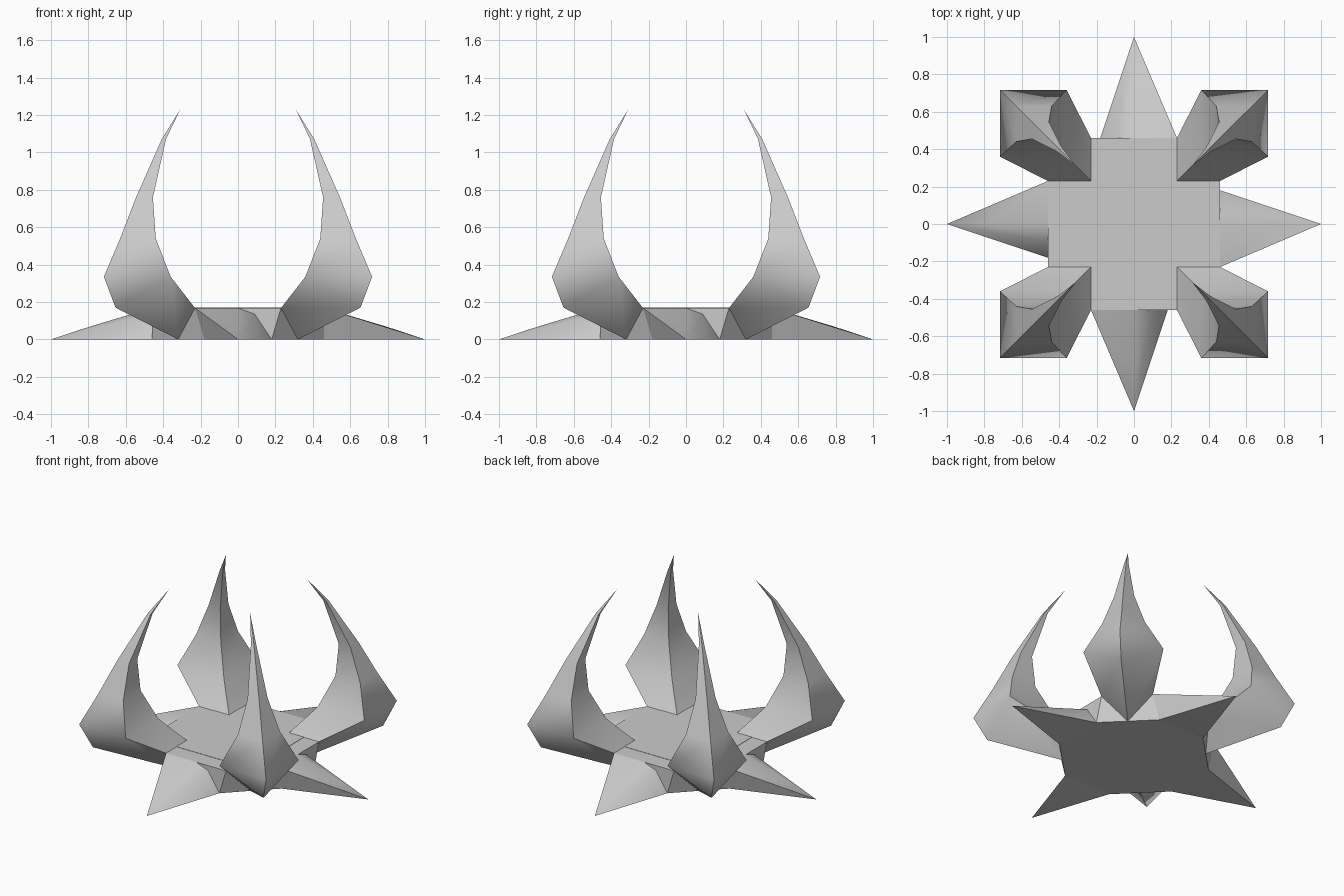
import bpy, bmesh
from math import radians
from mathutils import Matrix

if "Cube" in bpy.data.objects:
    bpy.data.objects.remove(bpy.data.objects["Cube"])


def finish(bm, name, angle=40):
    bmesh.ops.remove_doubles(bm, verts=bm.verts, dist=0.0005)
    bmesh.ops.recalc_face_normals(bm, faces=bm.faces)
    me = bpy.data.meshes.new(name)
    bm.to_mesh(me)
    bm.free()
    ob = bpy.data.objects.new(name, me)
    bpy.context.collection.objects.link(ob)
    bpy.ops.object.select_all(action='DESELECT')
    ob.select_set(True)
    bpy.context.view_layer.objects.active = ob
    bpy.ops.object.shade_smooth_by_angle(angle=radians(angle))
    return ob


def hull(points, name, turn=0):
    bm = bmesh.new()
    for p in points:
        bm.verts.new(p)
    res = bmesh.ops.convex_hull(bm, input=bm.verts)
    loose = [v for v in bm.verts if not v.link_faces]
    bmesh.ops.delete(bm, geom=loose, context='VERTS')
    bm.transform(Matrix.Rotation(radians(turn), 4, 'Z'))
    return finish(bm, name, 30)


def loft(rings, name, turn=0):
    bm = bmesh.new()
    loops = [[bm.verts.new(p) for p in r] for r in rings]
    for lo, hi in zip(loops, loops[1:]):
        for i in range(4):
            j = (i + 1) % 4
            bm.faces.new((lo[i], lo[j], hi[j], hi[i]))
    bm.faces.new(loops[0])
    bmesh.ops.remove_doubles(bm, verts=bm.verts, dist=0.0005)
    bmesh.ops.dissolve_degenerate(bm, edges=bm.edges, dist=0.0005)
    bm.transform(Matrix.Rotation(radians(turn), 4, 'Z'))
    return finish(bm, name, 50)


TOP = 0.168

# eight-sided base
base = []
for sx in (-1, 1):
    for sy in (-1, 1):
        base += [(sx * .23, sy * .46, TOP), (sx * .46, sy * .23, TOP),
                 (sx * .18, sy * .46, 0), (sx * .46, sy * .18, 0)]
hull(base, "base")

# cross-shaped floor plate
bm = bmesh.new()
a, b = .23, .345
outline = [(b, -a), (b, a), (a, a), (a, b), (-a, b), (-a, a),
           (-b, a), (-b, -a), (-a, -a), (-a, -b), (a, -b), (a, -a)]
face = bm.faces.new([bm.verts.new((x, y, .1)) for x, y in outline])
ext = bmesh.ops.extrude_face_region(bm, geom=[face])
for v in ext["geom"]:
    if isinstance(v, bmesh.types.BMVert):
        v.co.z = TOP + .002
finish(bm, "floor_plate")

# lopsided flat spike and square-section horn, four times around
spike = [(.46, -.23, TOP), (.46, 0, TOP), (.46, .09, .135), (.8, 0, .066),
         (1, 0, 0), (.46, -.18, 0), (.46, .18, 0), (.3, 0, .05)]


def square(z, lo, hi):
    return [(lo, lo, z), (hi, lo, z), (hi, hi, z), (lo, hi, z)]


widest = square(.335, .36, .717)
heel = list(widest)
heel[2] = (.655, .655, .17)
root = [(.23, .23, TOP), (.46, .23, TOP), (.32, .32, 0), (.23, .46, TOP)]
horn = [root, heel, widest, square(.54, .44, .63), square(.76, .455, .545),
        square(1.07, .385, .408), square(1.228, .31, .31)]

for k in range(4):
    hull(spike, f"spike_{k + 1}", 90 * k)
    loft(horn, f"horn_{k + 1}", 90 * k)
